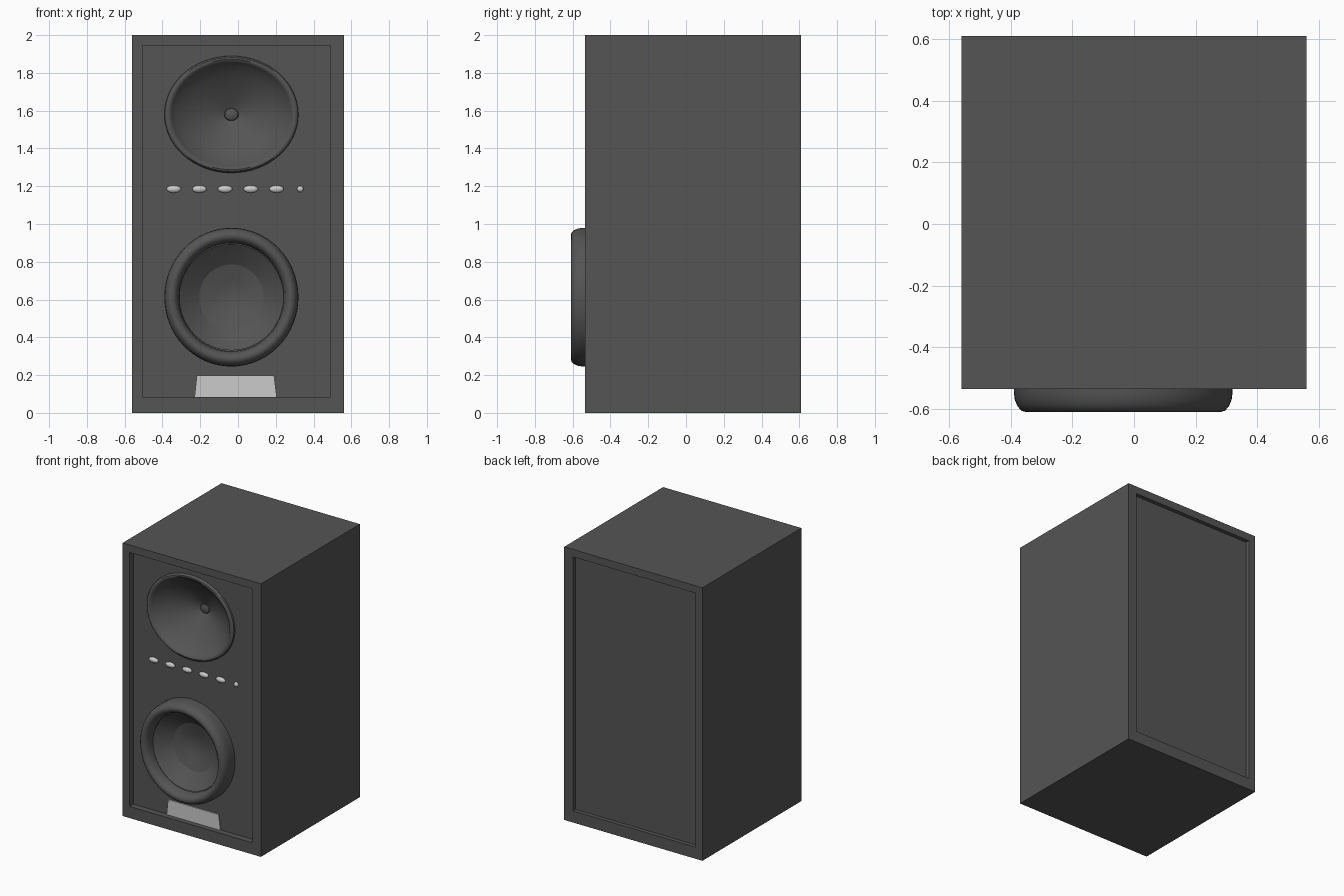
import bpy, bmesh, math

if "Cube" in bpy.data.objects:
    bpy.data.objects.remove(bpy.data.objects["Cube"])


def material(name, v):
    m = bpy.data.materials.new(name)
    m.diffuse_color = (v, v, v, 1)
    m.use_nodes = True
    m.node_tree.nodes["Principled BSDF"].inputs["Base Color"].default_value = m.diffuse_color
    return m


DARK = material("dark_grey", 0.09)
LIGHT = material("light_grey", 0.6)
CX = -0.035            # shared driver axis
HORN_Z, WOOFER_Z = 1.58, 0.6125


def finish(name, bm, mat, smooth=True):
    me = bpy.data.meshes.new(name)
    bm.to_mesh(me)
    bm.free()
    ob = bpy.data.objects.new(name, me)
    bpy.context.collection.objects.link(ob)
    me.materials.append(mat)
    if smooth:
        bpy.ops.object.select_all(action='DESELECT')
        ob.select_set(True)
        bpy.context.view_layer.objects.active = ob
        bpy.ops.object.shade_smooth_by_angle(angle=math.radians(35))
    return ob


def box(name, x0, x1, y0, y1, z0, z1, mat=DARK):
    bm = bmesh.new()
    bmesh.ops.create_cube(bm, size=1)
    for v in bm.verts:
        v.co = ((x0 + x1) / 2 + v.co.x * (x1 - x0),
                (y0 + y1) / 2 + v.co.y * (y1 - y0),
                (z0 + z1) / 2 + v.co.z * (z1 - z0))
    return finish(name, bm, mat, False)


def lathe(name, profile, cz, zscale, n=64):
    """Turn (radius, y) points, listed outside to centre, about the y axis."""
    bm = bmesh.new()
    rings = []
    for r, y in profile:
        rings.append([bm.verts.new((CX + r * math.cos(2 * math.pi * i / n), y,
                                    cz + zscale * r * math.sin(2 * math.pi * i / n)))
                      for i in range(n)] if r > 0 else [bm.verts.new((CX, y, cz))])
    for a, b in zip(rings, rings[1:]):
        for i in range(n):
            j = (i + 1) % n
            if len(a) == 1:
                bm.faces.new((a[0], b[j], b[i]))
            elif len(b) == 1:
                bm.faces.new((a[i], a[j], b[0]))
            else:
                bm.faces.new((a[i], a[j], b[j], b[i]))
    return finish(name, bm, DARK)


def cut(target, cutter):
    mod = target.modifiers.new(cutter.name, 'BOOLEAN')
    mod.operation = 'DIFFERENCE'
    mod.solver = 'EXACT'
    mod.object = cutter
    cutter.hide_render = True
    cutter.hide_set(True)


# Cabinet with recessed front and back panels and driver pockets
cabinet = box("cabinet", -0.56, 0.56, -0.535, 0.61, 0, 2)
cut(cabinet, box("front_recess_cutter", -0.505, 0.49, -0.7, -0.49, 0.085, 1.945))
cut(cabinet, box("back_recess_cutter", -0.505, 0.49, 0.58, 0.8, 0.085, 1.945))
for name, cz, r, zs, depth in (("horn", HORN_Z, 0.33, 0.873, -0.3),
                               ("woofer", WOOFER_Z, 0.33, 1.03, -0.38)):
    cut(cabinet, lathe(name + "_pocket_cutter",
                       [(0, depth), (r, depth), (r, -0.8), (0, -0.8)], cz, zs))

# Upper horn: rolled rim, flared cone and small centre dome
lathe("horn", [(0.355, -0.488), (0.353, -0.502), (0.345, -0.51), (0.335, -0.512),
               (0.324, -0.508), (0.314, -0.496), (0.30, -0.478), (0.24, -0.435),
               (0.15, -0.378), (0.038, -0.33)], HORN_Z, 0.873)
lathe("horn_dome", [(0.038, -0.328), (0.034, -0.335), (0.02, -0.341),
                    (0, -0.343)], HORN_Z, 0.9, 32)

# Lower woofer: thick rounded surround, cone and dished cap
lathe("woofer_surround", [(0.355, -0.488), (0.355, -0.545), (0.352, -0.57),
                          (0.343, -0.592), (0.33, -0.606), (0.317, -0.61),
                          (0.303, -0.607), (0.29, -0.595), (0.281, -0.575),
                          (0.276, -0.54)], WOOFER_Z, 1.034)
lathe("woofer_cone", [(0.276, -0.54), (0.225, -0.497), (0.17, -0.457)],
      WOOFER_Z, 1.02)
lathe("woofer_cap", [(0.17, -0.457), (0.085, -0.432), (0, -0.41)], WOOFER_Z, 1.02)

# Row of five oval buttons and one round indicator
buttons = [(-0.34 + 0.136 * i, 0.038, 0.02) for i in range(5)] + [(0.33, 0.017, 0.017)]
for k, (x, rx, rz) in enumerate(buttons):
    bm = bmesh.new()
    bmesh.ops.create_uvsphere(bm, u_segments=24, v_segments=12, radius=1)
    for v in bm.verts:
        v.co = (x + v.co.x * rx, -0.49 + v.co.y * 0.018, 1.185 + v.co.z * rz)
    finish("indicator" if k == 5 else f"button_{k + 1}", bm, LIGHT)

# Tapered plate below the woofer
plate = box("port_plate", -0.23, 0.205, -0.498, -0.485, 0.085, 0.197, LIGHT)
for v in plate.data.vertices:
    if v.co.z > 0.15:
        v.co.x += 0.012 if v.co.x < 0 else -0.014
